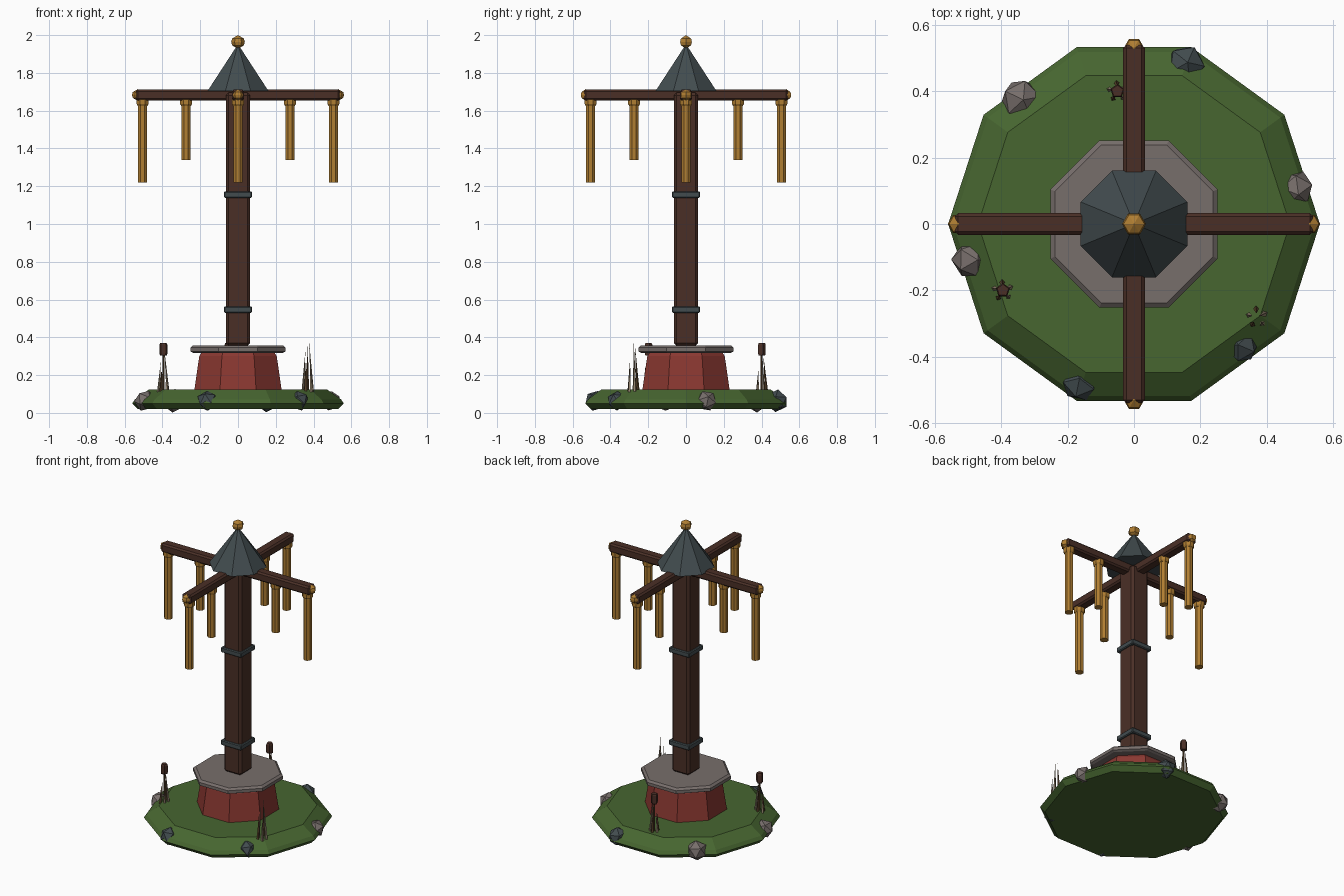
import bpy, bmesh, math, random
from mathutils import Vector, Matrix

if "Cube" in bpy.data.objects:
    bpy.data.objects.remove(bpy.data.objects["Cube"])

random.seed(4)


def mat(name, r, g, b):
    m = bpy.data.materials.new(name)
    lin = [((c / 255 + 0.055) / 1.055) ** 2.4 for c in (r, g, b)]
    m.diffuse_color = (*lin, 1)
    m.use_nodes = True
    m.node_tree.nodes["Principled BSDF"].inputs["Base Color"].default_value = m.diffuse_color
    return m


GREEN = mat("grass green", 71, 102, 48)
WOOD = mat("dark wood", 74, 47, 38)
RED = mat("red brick", 138, 56, 49)
STONE = mat("pale stone", 119, 110, 107)
SLATE = mat("slate", 66, 76, 79)
GOLD = mat("old gold", 176, 126, 50)
REED = mat("dry reed", 150, 134, 112)
STEM = mat("reed brown", 94, 70, 45)


def finish(bm, name, material):
    bmesh.ops.recalc_face_normals(bm, faces=bm.faces)
    me = bpy.data.meshes.new(name)
    bm.to_mesh(me)
    bm.free()
    ob = bpy.data.objects.new(name, me)
    me.materials.append(material)
    bpy.context.collection.objects.link(ob)
    return ob


def lathe(name, material, profile, sides, turn=0.0, at=(0, 0, 0)):
    """Faceted solid from (radius, height) rings; radius 0 makes a point."""
    bm = bmesh.new()
    rings = []
    for r, z in profile:
        if r == 0:
            rings.append([bm.verts.new((at[0], at[1], at[2] + z))])
        else:
            angles = [turn + 2 * math.pi * i / sides for i in range(sides)]
            rings.append([bm.verts.new((at[0] + r * math.cos(a), at[1] + r * math.sin(a), at[2] + z))
                          for a in angles])
    for lo, hi in zip(rings, rings[1:]):
        for i in range(sides):
            j = (i + 1) % sides
            quad = [lo[i % len(lo)], lo[j % len(lo)], hi[j % len(hi)], hi[i % len(hi)]]
            bm.faces.new(list(dict.fromkeys(quad)))
    for ring in (rings[0], rings[-1]):
        if len(ring) > 1:
            bm.faces.new(ring)
    return finish(bm, name, material)


def box(name, material, size, at, bevel):
    bm = bmesh.new()
    bmesh.ops.create_cube(bm, size=1)
    bmesh.ops.scale(bm, vec=size, verts=bm.verts)
    bmesh.ops.bevel(bm, geom=bm.edges[:], offset=bevel, segments=1, affect='EDGES')
    bmesh.ops.translate(bm, vec=at, verts=bm.verts)
    return finish(bm, name, material)


def knob(name, r, at):
    s = r * 0.87
    return lathe(name, GOLD, [(0, -r), (s, -r / 2), (r, 0), (s, r / 2), (0, r)], 6, 0, at)


def spike(name, material, base, tip, r, r_tip=0.0, sides=4):
    """Thin tapering blade or stem between two points."""
    base, tip = Vector(base), Vector(tip)
    d = tip - base
    bm = bmesh.new()
    bmesh.ops.create_cone(bm, cap_ends=True, segments=sides, radius1=r,
                          radius2=r_tip, depth=d.length)
    turn = d.to_track_quat('Z', 'Y').to_matrix().to_4x4()
    bm.transform(Matrix.Translation((base + tip) / 2) @ turn)
    return finish(bm, name, material)


EIGHTH = math.pi / 8

# Grassy island
lathe("ground", GREEN, [(0.53, 0.02), (0.56, 0.05), (0.545, 0.072), (0.47, 0.125)], 10)

# Brick footing and stone slab
lathe("footing", RED, [(0.25, 0.12), (0.222, 0.30), (0.205, 0.325)], 8, EIGHTH)
lathe("slab", STONE, [(0.258, 0.318), (0.273, 0.325), (0.273, 0.345), (0.258, 0.357)], 8, EIGHTH)

# Post and its metal bands
box("post", WOOD, (0.126, 0.126, 1.34), (0, 0, 1.025), 0.014)
for z in (0.547, 1.155):
    box("post_band", SLATE, (0.148, 0.148, 0.034), (0, 0, z), 0.005)

# Crossed beams
box("beam_across", WOOD, (1.08, 0.066, 0.058), (0, 0, 1.683), 0.01)
box("beam_along", WOOD, (0.066, 1.08, 0.058), (0, 0, 1.683), 0.01)

# Roof and finial
lathe("roof", SLATE, [(0.174, 1.705), (0.012, 1.935)], 8, EIGHTH)
knob("finial", 0.036, (0, 0, 1.964))

# End knobs and hanging chimes on all four arms
for k in range(4):
    dx, dy = ((1, 0), (0, 1), (-1, 0), (0, -1))[k]
    knob("beam_end", 0.031, (dx * 0.53, dy * 0.53, 1.683))
    for dist, low in ((0.505, 1.22), (0.275, 1.34)):
        p = (dx * dist, dy * dist, 0)
        lathe("chime", GOLD, [(0.026, low), (0.026, 1.64)], 8, EIGHTH, p)
        lathe("chime_cap", GOLD, [(0.028, 1.625), (0.034, 1.635), (0.034, 1.66)], 8, EIGHTH, p)

# Rocks around the rim
for x, y, r, m in ((-0.34, 0.375, 0.064, STONE), (0.155, 0.48, 0.062, SLATE),
                   (0.487, 0.108, 0.056, STONE), (-0.493, -0.108, 0.058, STONE),
                   (0.325, -0.365, 0.054, SLATE), (-0.163, -0.48, 0.056, SLATE)):
    bm = bmesh.new()
    bmesh.ops.create_icosphere(bm, subdivisions=1, radius=r)
    bm.transform(Matrix.Translation((x, y, 0.064)) @ Matrix.Diagonal((1, 1, 0.98, 1))
                 @ Matrix.Rotation(random.uniform(0, 6), 4, 'Z')
                 @ Matrix.Rotation(random.uniform(0, 1), 4, 'X'))
    finish(bm, "rock", m)

# Reed clumps, two of them carrying a cattail
for x, y, cattail in ((-0.395, -0.2, True), (-0.05, 0.4, True), (0.37, -0.28, False)):
    top = 0.33 if cattail else 0.385
    for i in range(5):
        a = i * 2 * math.pi / 5 + 0.4
        c, s = math.cos(a), math.sin(a)
        spike("reed_blade", (REED, STEM)[i % 2], (x + 0.026 * c, y + 0.026 * s, 0.11),
              (x + (0.006 + 0.004 * i) * c, y + (0.006 + 0.004 * i) * s, top - 0.03 * i), 0.009)
    if cattail:
        spike("cattail_stem", STEM, (x, y, 0.11), (x, y, 0.31), 0.006, 0.005, 5)
        lathe("cattail_head", WOOD, [(0.019, 0.305), (0.022, 0.315), (0.022, 0.36), (0.018, 0.37)],
              5, 0.3, (x, y, 0))
